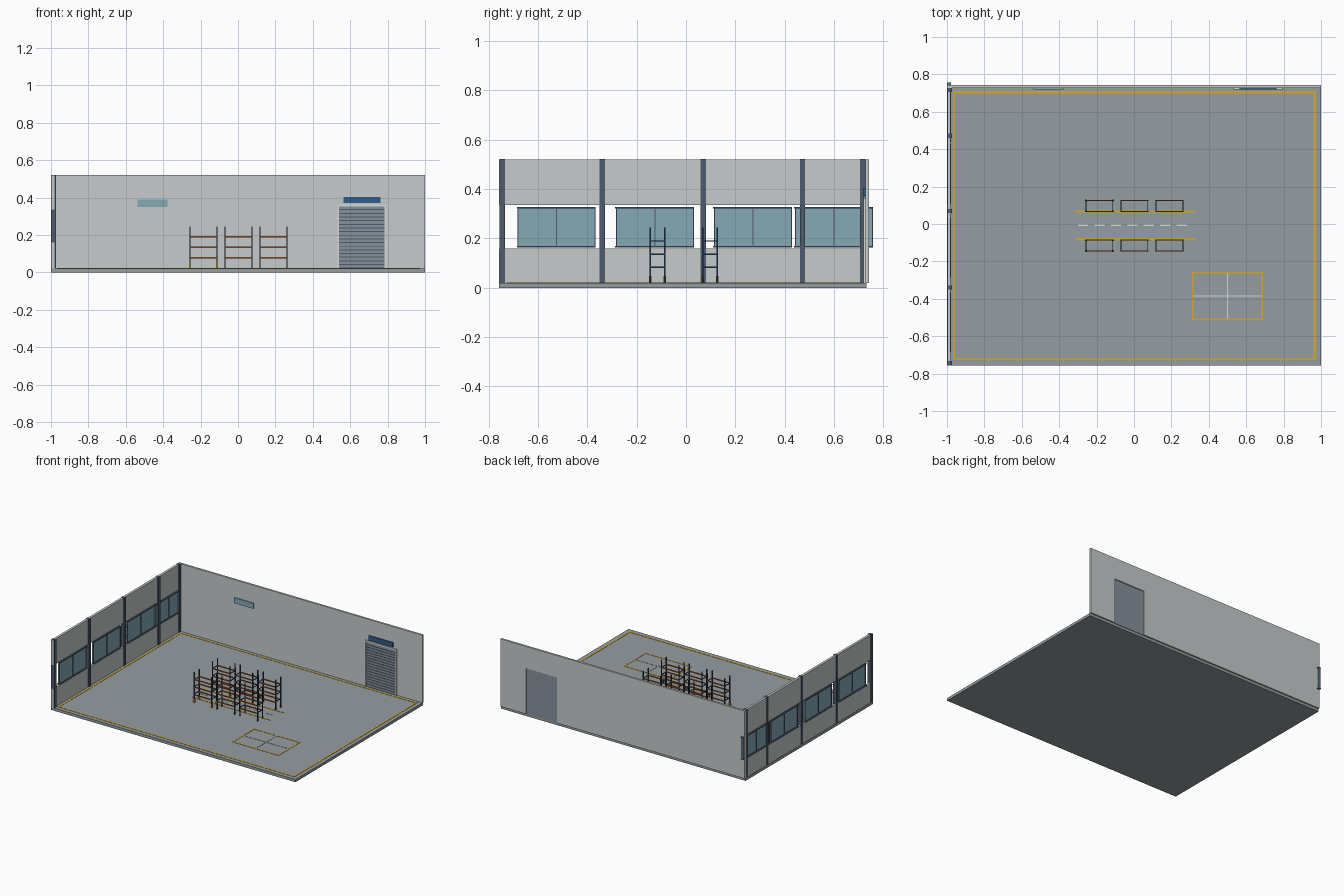
import bpy, bmesh
from mathutils import Vector

if "Cube" in bpy.data.objects:
    bpy.data.objects.remove(bpy.data.objects["Cube"])


def material(name, r, g, b):
    m = bpy.data.materials.new(name)
    m.use_nodes = True
    m.diffuse_color = (r, g, b, 1)
    m.node_tree.nodes["Principled BSDF"].inputs["Base Color"].default_value = (r, g, b, 1)
    return m


WALL = material("wall_grey", 0.57, 0.60, 0.60)
FLOOR = material("concrete", 0.30, 0.34, 0.355)
GLASS = material("teal_glass", 0.23, 0.40, 0.47)
STEEL = material("dark_steel", 0.08, 0.105, 0.15)
YELLOW = material("safety_yellow", 0.66, 0.39, 0.03)
ORANGE = material("beam_orange", 0.50, 0.13, 0.025)
NAVY = material("rack_navy", 0.018, 0.055, 0.11)
BLUE = material("sign_blue", 0.03, 0.11, 0.24)
SHUTTER = material("shutter_grey", 0.24, 0.28, 0.33)
WHITE = material("line_white", 0.68, 0.70, 0.70)


def boxes(name, mat, spans):
    """One object made of boxes, each given as (x0, x1, y0, y1, z0, z1)."""
    bm = bmesh.new()
    for x0, x1, y0, y1, z0, z1 in spans:
        low, high = Vector((x0, y0, z0)), Vector((x1, y1, z1))
        for v in bmesh.ops.create_cube(bm, size=1)["verts"]:
            v.co = (low + high) / 2 + v.co * (high - low)
    mesh = bpy.data.meshes.new(name)
    bm.to_mesh(mesh)
    bm.free()
    mesh.materials.append(mat)
    obj = bpy.data.objects.new(name, mesh)
    bpy.context.collection.objects.link(obj)
    return obj


def outline(x0, x1, y0, y1, w):
    """Four painted floor strips around a rectangle."""
    return [(x0, x1, y0, y0 + w, Z, PAINT), (x0, x1, y1 - w, y1, Z, PAINT),
            (x0, x0 + w, y0 + w, y1 - w, Z, PAINT), (x1 - w, x1, y0 + w, y1 - w, Z, PAINT)]


Z, PAINT, TOP = 0.02, 0.022, 0.52
FRONT, BACK = -0.757, 0.742

# Floor slab
boxes("floor_slab", FLOOR, [(-1, 1, FRONT, 0.732, 0, Z)])

# Back wall with a doorway
D0, D1, DZ = 0.535, 0.79, 0.358
boxes("back_wall", WALL, [(-1, D0, 0.727, BACK, Z, TOP), (D1, 1, 0.727, BACK, Z, TOP),
                          (D0, D1, 0.727, BACK, DZ, TOP)])

# Roller shutter: backing panel, slats and trim
boxes("shutter_panel", SHUTTER, [(D0, D1, 0.728, 0.735, Z, DZ)])
SLATS = 17
pitch = (DZ - 0.006 - Z) / SLATS
boxes("shutter_slats", SHUTTER, [(D0 + 0.006, D1 - 0.006, 0.722, 0.728, Z + i * pitch + 0.005,
                                  Z + (i + 1) * pitch) for i in range(SLATS)])
boxes("shutter_gaps", STEEL, [(D0 + 0.006, D1 - 0.006, 0.725, 0.728, Z, DZ - 0.006)])
boxes("shutter_trim", WHITE, [(D0 - 0.004, D0 + 0.006, 0.72, 0.728, Z, DZ + 0.004),
                              (D1 - 0.006, D1 + 0.004, 0.72, 0.728, Z, DZ + 0.004),
                              (D0 + 0.006, D1 - 0.006, 0.72, 0.728, DZ - 0.006, DZ + 0.004)])

# Wall signs
boxes("door_sign", BLUE, [(0.565, 0.762, 0.719, 0.727, 0.37, 0.404)])
boxes("wall_sign", GLASS, [(-0.537, -0.377, 0.719, 0.727, 0.35, 0.39)])

# Side wall: lower and upper bands with an open strip between
boxes("side_wall", WALL, [(-0.998, -0.98, FRONT, BACK, Z, 0.16),
                          (-0.998, -0.98, FRONT, BACK, 0.335, TOP)])
boxes("side_columns", STEEL, [(-1, -0.974, y - 0.011, y + 0.011, Z, TOP + 0.001)
                              for y in (-0.744, -0.34, 0.07, 0.472, 0.717)])

# Windows: glass, rails and mullions
frames, panes = [], []
W0, W1, BAR = 0.163, 0.328, 0.006
for y0 in (-0.682, -0.284, 0.113, 0.441):
    y1 = y0 + 0.316
    panes.append((-0.992, -0.986, y0, y1, W0, W1))
    frames += [(-1, -0.978, y0 - 0.003, y1, z, z + BAR) for z in (W0, W1 - BAR)]
    frames += [(-0.996, -0.982, y, y + 0.004, W0 + BAR, W1 - BAR)
               for y in (y0, (y0 + y1) / 2 - 0.002, y1 - 0.004)]
boxes("window_glass", GLASS, panes)
boxes("window_frames", STEEL, frames)

# Storage racks: two rows of three bays
posts, ties, beams, guards = [], [], [], []
P = 0.006
for row, (y0, y1) in enumerate(((-0.147, -0.084), (0.065, 0.129))):
    for x0 in (-0.26, -0.073, 0.115):
        x1 = x0 + 0.15
        for x in (x0, x1 - P):
            posts += [(x, x + P, y, y + P, Z, 0.245) for y in (y0, y1 - P)]
            ties += [(x + 0.001, x + P - 0.001, y0 + P, y1 - P, z, z + 0.005)
                     for z in (0.081, 0.133, 0.187)]
        for z in (0.073, 0.13, 0.186):
            beams += [(x0 + P, x1 - P, y, y + 0.005, z, z + 0.008) for y in (y0, y1 - 0.005)]
    # yellow guards on the row's outer posts
    for x in (-0.262, -0.118):
        guards += [(x, x + 0.01, y - 0.002, y + P + 0.002, Z, 0.048) for y in (y0, y1 - P)]
boxes("rack_posts", NAVY, posts)
boxes("rack_ties", NAVY, ties)
boxes("rack_beams", ORANGE, beams)
boxes("post_guards", YELLOW, guards)

# Painted floor lines
boxes("border_line", YELLOW, outline(-0.967, 0.972, -0.728, 0.71, 0.011))
boxes("aisle_edges", YELLOW, [(-0.315, 0.325, y - 0.005, y + 0.005, Z, PAINT)
                              for y in (-0.081, 0.066)])
boxes("aisle_dashes", WHITE, [(x, x + 0.055, -0.01, -0.004, Z, PAINT)
                              for x in [-0.3 + 0.088 * i for i in range(7)]])
boxes("zone_outline", YELLOW, outline(0.31, 0.69, -0.512, -0.256, 0.008))
boxes("zone_cross", WHITE, [(0.498, 0.502, -0.504, -0.264, Z, PAINT),
                            (0.318, 0.498, -0.387, -0.383, Z, PAINT),
                            (0.502, 0.682, -0.387, -0.383, Z, PAINT)])
